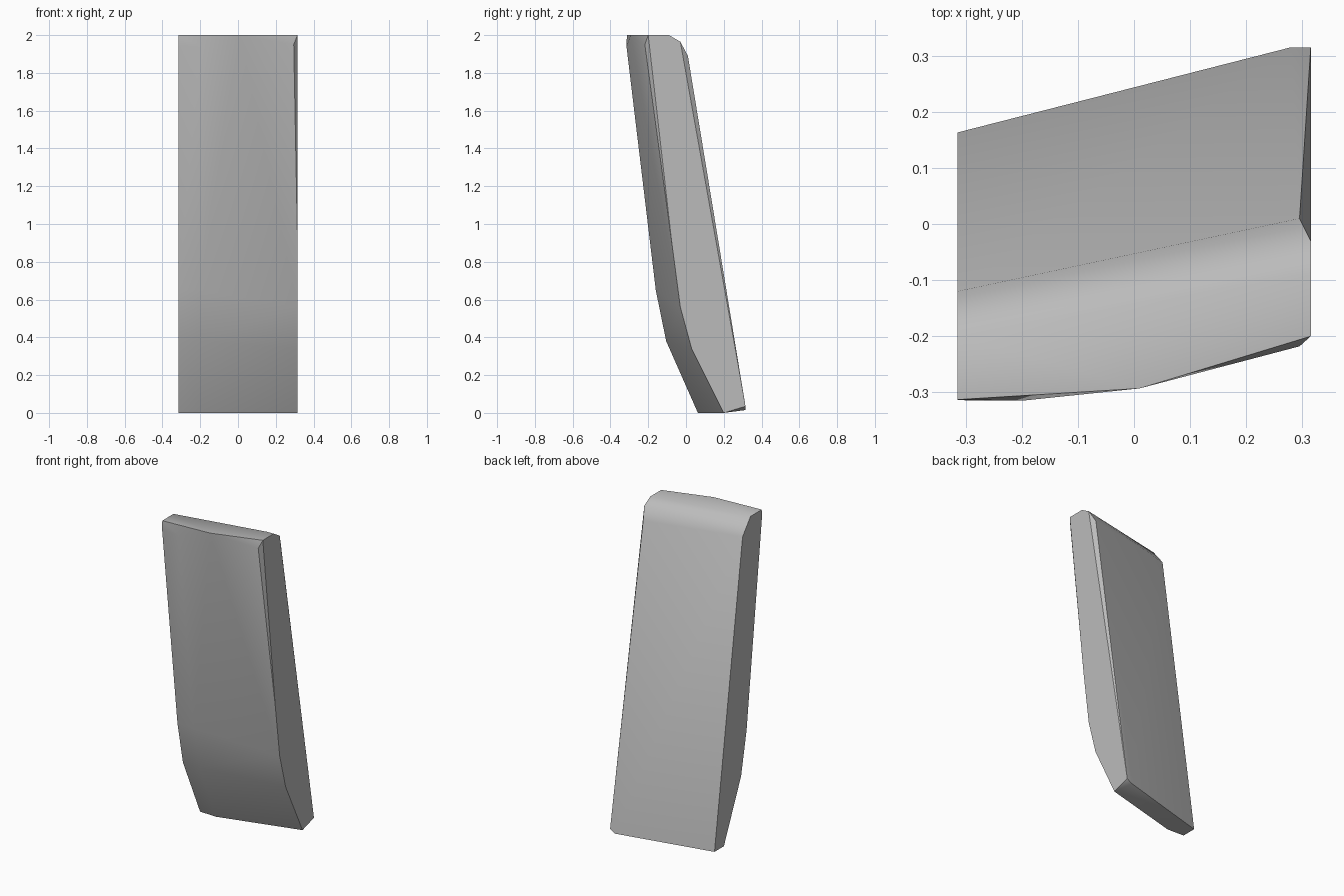
import bpy, bmesh, math

cube = bpy.data.objects.get("Cube")
if cube:
    bpy.data.objects.remove(cube, do_unlink=True)

grey = bpy.data.materials.new("light grey")
grey.use_nodes = True
colour = (0.5, 0.5, 0.5, 1)
grey.diffuse_color = colour
grey.node_tree.nodes["Principled BSDF"].inputs["Base Color"].default_value = colour

W = 0.315   # half width
K = -0.2    # soft crease on the front face

# Corner points of the convex slab, by region
front = [
    (-W, -0.313, 2), (0.01, -0.293, 2), (W, -0.2, 2),
    (-W, -0.314, 1.94), (K, -0.315, 1.94), (0.295, -0.218, 1.95),
    (W, -0.075, 0.9),
    (-W, -0.16, 0.65), (K, -0.16, 0.65), (W, -0.03, 0.56),
    (-W, -0.105, 0.38), (K, -0.105, 0.38), (W, 0.03, 0.34),
]
bottom = [
    (-W, 0.068, 0), (K, 0.063, 0), (W, 0.2, 0),
    (-W, 0.163, 0), (0.28, 0.315, 0.015), (W, 0.315, 0.035),
]
back = [
    (-W, -0.12, 1.9), (0.295, 0.01, 1.89), (W, -0.03, 1.965),
    (-W, -0.2, 2), (0.27, -0.09, 2), (W, -0.09, 2),
]

# Slanted slab skinned around the corners
bm = bmesh.new()
for co in front + bottom + back:
    bm.verts.new(co)
bmesh.ops.convex_hull(bm, input=bm.verts)
bmesh.ops.dissolve_limit(bm, angle_limit=math.radians(0.5), verts=bm.verts, edges=bm.edges)
bmesh.ops.recalc_face_normals(bm, faces=bm.faces)

mesh = bpy.data.meshes.new("slanted_slab")
bm.to_mesh(mesh)
bm.free()
mesh.materials.append(grey)
slab = bpy.data.objects.new("slanted_slab", mesh)
bpy.context.collection.objects.link(slab)

# Soft front and back, crisp rims
bpy.context.view_layer.objects.active = slab
slab.select_set(True)
bpy.ops.object.shade_smooth_by_angle(angle=math.radians(35))
